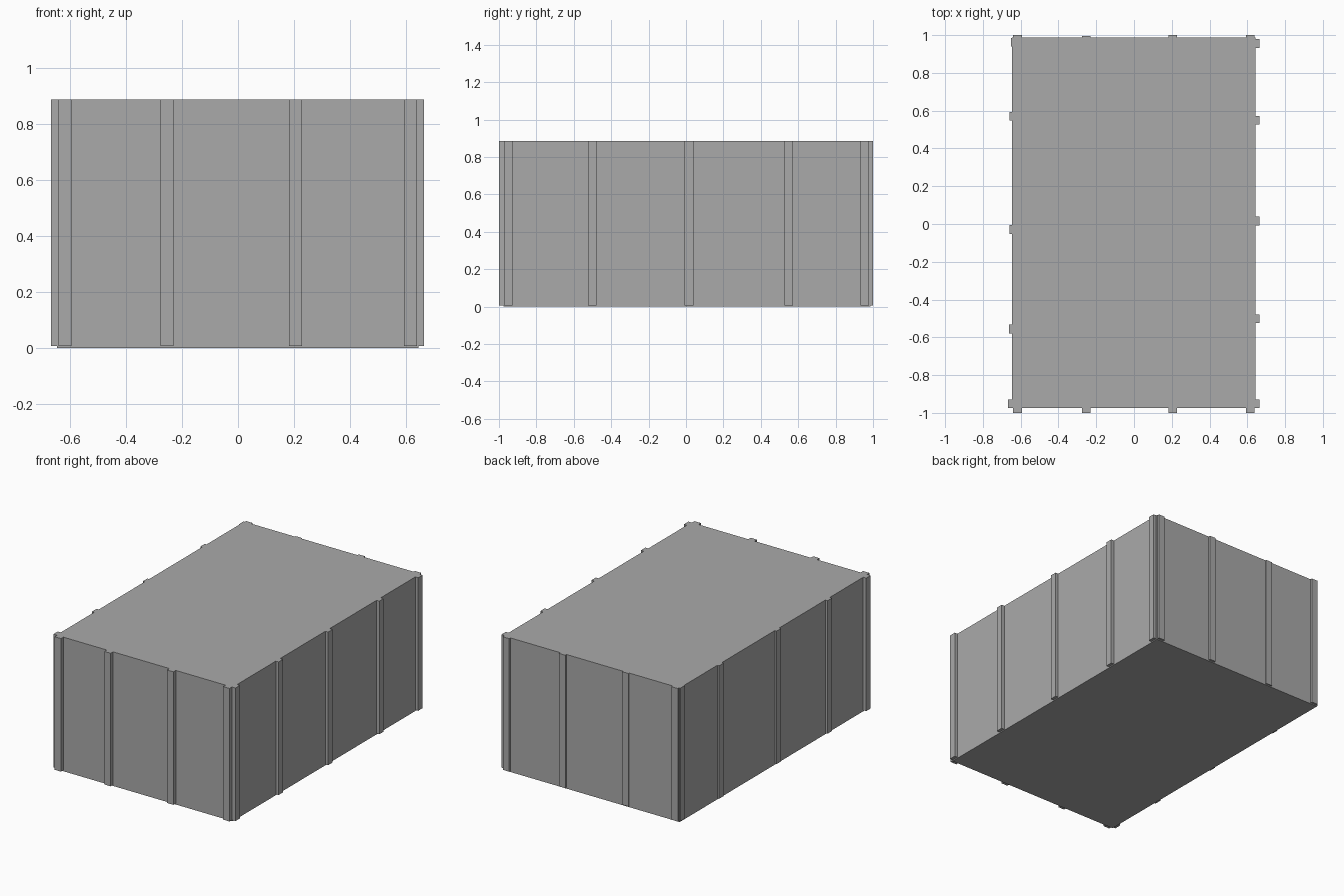
import bpy

cube = bpy.data.objects.get("Cube")
if cube:
    bpy.data.objects.remove(cube, do_unlink=True)

grey = bpy.data.materials.new("plain grey")
grey.use_nodes = True
GREY = (0.4, 0.4, 0.4, 1)
grey.diffuse_color = GREY
grey.node_tree.nodes["Principled BSDF"].inputs["Base Color"].default_value = GREY

LEFT, RIGHT, FRONT, BACK, TOP = -0.645, 0.643, -0.975, 0.987, 0.886
RIB_BOTTOM, RIB_WIDTH, EMBED = 0.007, 0.046, 0.02


def box(name, x0, x1, y0, y1, z0, z1):
    bpy.ops.mesh.primitive_cube_add(
        size=1, location=((x0 + x1) / 2, (y0 + y1) / 2, (z0 + z1) / 2))
    ob = bpy.context.object
    ob.name = name
    ob.scale = (x1 - x0, y1 - y0, z1 - z0)
    bpy.ops.object.transform_apply(location=False, rotation=False, scale=True)
    ob.data.materials.append(grey)
    return ob


# Main block
box("main_block", LEFT, RIGHT, FRONT, BACK, 0, TOP)

# Vertical ribs on the front and back walls
half = RIB_WIDTH / 2
for i, x in enumerate((-0.617, -0.253, 0.205, 0.615)):
    box(f"front_rib_{i + 1}", x - half, x + half, -1, FRONT + EMBED, RIB_BOTTOM, TOP)
    back = 0.995 if i == 1 else 1
    box(f"back_rib_{i + 1}", x - half, x + half, BACK - EMBED, back, RIB_BOTTOM, TOP)

# Vertical ribs on the +x wall
for i, y in enumerate((-0.951, -0.501, 0.016, 0.55, 0.956)):
    box(f"left_rib_{i + 1}", RIGHT - EMBED, 0.664, y - half, y + half, RIB_BOTTOM, TOP)

# Vertical ribs on the -x wall, standing out by differing amounts
for i, (y, x) in enumerate(((-0.952, -0.667), (-0.556, -0.661), (-0.029, -0.658),
                            (0.57, -0.658), (0.962, -0.65))):
    box(f"right_rib_{i + 1}", x, LEFT + EMBED, y - half, y + half, RIB_BOTTOM, TOP)
